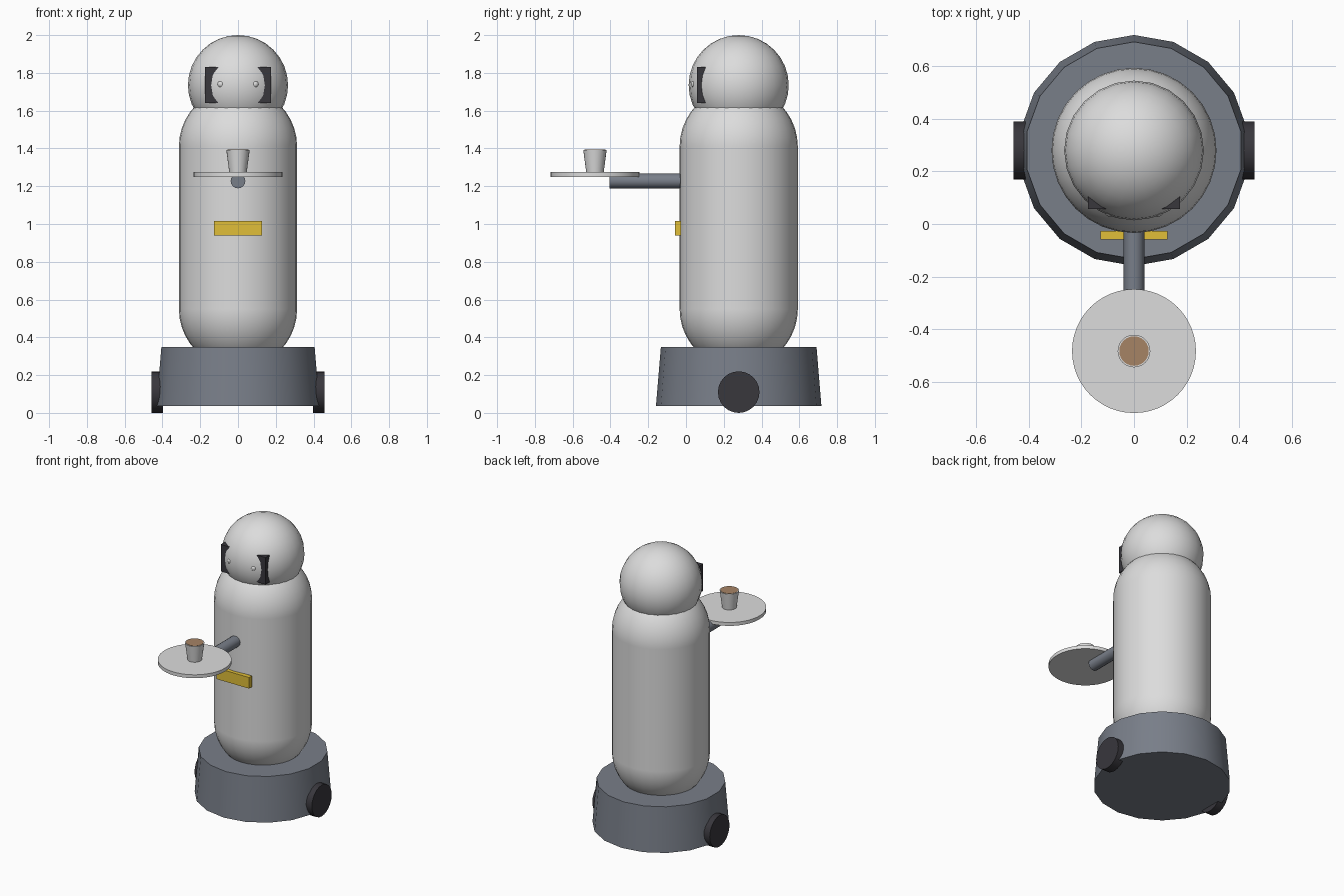
import bpy
from math import pi, sin, cos, radians

cube = bpy.data.objects.get("Cube")
if cube:
    bpy.data.objects.remove(cube, do_unlink=True)

CY = 0.279       # depth of the main body axis
TRAY_Y = -0.482  # depth of the tray axis


def material(name, r, g, b):
    m = bpy.data.materials.new(name)
    m.use_nodes = True
    m.diffuse_color = (r, g, b, 1)
    m.node_tree.nodes["Principled BSDF"].inputs["Base Color"].default_value = (r, g, b, 1)
    return m


SHELL = material("light grey shell", 0.72, 0.72, 0.72)
SLATE = material("slate grey", 0.19, 0.21, 0.25)
BLACK = material("near black", 0.04, 0.038, 0.046)
YELLOW = material("yellow", 0.75, 0.52, 0.04)
COFFEE = material("coffee brown", 0.38, 0.23, 0.13)


def finish(name, mat):
    ob = bpy.context.object
    ob.name = ob.data.name = name
    ob.data.materials.append(mat)
    bpy.ops.object.shade_smooth_by_angle(angle=radians(35))
    return ob


def cone(name, mat, r1, r2, depth, loc, sides=32, rot=(0, 0, 0)):
    bpy.ops.mesh.primitive_cone_add(vertices=sides, radius1=r1, radius2=r2,
                                    depth=depth, location=loc, rotation=rot)
    return finish(name, mat)


def box(name, mat, size, loc):
    bpy.ops.mesh.primitive_cube_add(size=1, location=loc)
    bpy.context.object.scale = size
    bpy.ops.object.transform_apply(location=False, rotation=False, scale=True)
    return finish(name, mat)


def ball(name, mat, r, loc, segments=24, rings=16):
    bpy.ops.mesh.primitive_uv_sphere_add(segments=segments, ring_count=rings,
                                         radius=r, location=loc)
    return finish(name, mat)


def capsule(name, mat, r, low, high, loc, sides=32, steps=8):
    """Upright capsule: a sphere whose halves are pulled apart."""
    ob = ball(name, mat, r, loc, sides, steps * 2)
    bm_top = [v for v in ob.data.vertices if v.co.z > 0.001]
    equator = [v for v in ob.data.vertices if abs(v.co.z) <= 0.001]
    for v in ob.data.vertices:
        v.co.z += low
    for v in bm_top:
        v.co.z += high - low
    # A straight wall needs its own ring, so the equator stays at the low end
    # and the first upper ring is reached through a second ring at the high end.
    return ob, equator


# Wheeled base
cone("base", SLATE, 0.438, 0.412, 0.313, (0, CY, 0.1925), 18)
for side, label in ((1, "left"), (-1, "right")):
    cone(label + "_wheel", BLACK, 0.11, 0.11, 0.06, (side * 0.427, CY, 0.11), 24, (0, pi / 2, 0))

# Body: straight wall with a rounded shoulder and foot
cone("body", SHELL, 0.313, 0.313, 0.86, (0, CY, 0.98))
ball("body_foot", SHELL, 0.313, (0, CY, 0.55), 32, 20)
ball("body_shoulder", SHELL, 0.313, (0, CY, 1.41), 32, 20)

# Head with a visor plate that the face bulges through
ball("head", SHELL, 0.265, (0, CY, 1.735))
box("visor", BLACK, (0.348, 0.08, 0.19), (0, 0.097, 1.735))
for side, label in ((1, "left"), (-1, "right")):
    ball(label + "_eye", SHELL, 0.02, (side * 0.09, 0.047, 1.74), 12, 8)

# Front badge
box("chest_badge", YELLOW, (0.254, 0.032, 0.078), (0, -0.042, 0.978))

# Arm and serving tray
cone("arm", SLATE, 0.039, 0.039, 0.5, (0, -0.154, 1.228), 16, (pi / 2, 0, 0))
cone("tray", SHELL, 0.235, 0.235, 0.024, (0, TRAY_Y, 1.262), 48)

# Cup and its drink
cone("cup", SHELL, 0.046, 0.062, 0.12, (0, TRAY_Y, 1.332), 24)
cone("drink", COFFEE, 0.056, 0.056, 0.004, (0, TRAY_Y, 1.392), 24)
